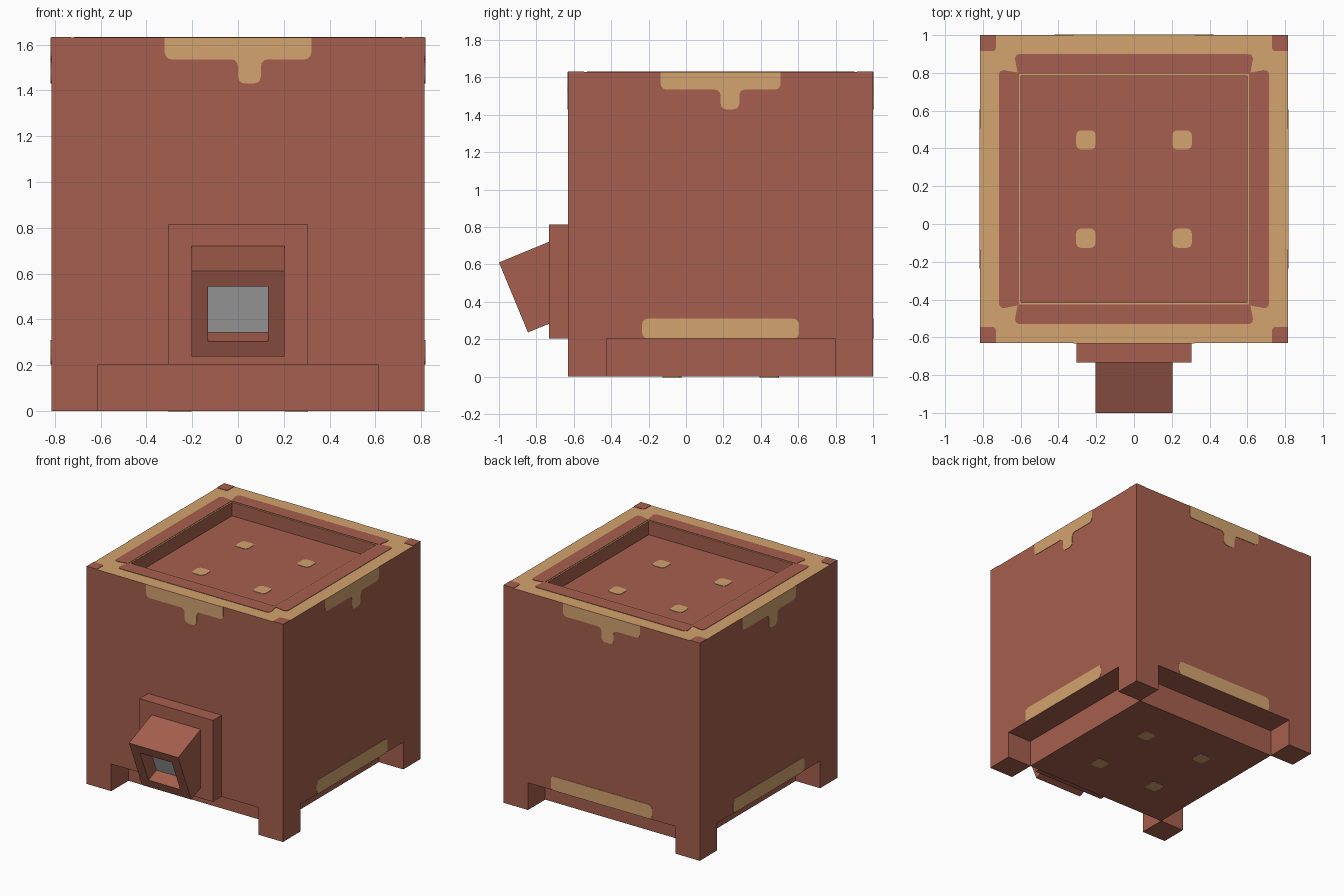
import bpy, bmesh, math
from mathutils import Matrix, Vector

if "Cube" in bpy.data.objects:
    bpy.data.objects.remove(bpy.data.objects["Cube"])

CY = 0.185      # centre of the box in y
H = 0.815       # half width of the box
TOP = 1.63
U = 0.102       # basic step used by all parts
PLATE = 0.003   # thickness of painted patches


def material(name, rgb):
    m = bpy.data.materials.new(name)
    lin = [(c / 255 / 12.92) if c < 10 else ((c / 255 + 0.055) / 1.055) ** 2.4 for c in rgb]
    m.diffuse_color = (*lin, 1)
    m.use_nodes = True
    m.node_tree.nodes["Principled BSDF"].inputs["Base Color"].default_value = m.diffuse_color
    return m


RED = material("red_clay", (166, 95, 78))
TAN = material("honey_tan", (211, 163, 111))
GREY = material("grey", (184, 184, 184))


def finish(name, bm, mats, matrix=Matrix()):
    me = bpy.data.meshes.new(name)
    bmesh.ops.recalc_face_normals(bm, faces=bm.faces)
    bm.to_mesh(me)
    bm.free()
    for m in mats:
        me.materials.append(m)
    ob = bpy.data.objects.new(name, me)
    ob.matrix_world = matrix
    bpy.context.collection.objects.link(ob)
    return ob


def box(bm, lo, hi):
    lo, hi = Vector(lo), Vector(hi)
    mat = Matrix.Translation((lo + hi) / 2) @ Matrix.Diagonal((*(hi - lo), 1))
    bmesh.ops.create_cube(bm, size=1, matrix=mat)


def push(bm, faces, vec):
    """Extrude each face on its own and move it."""
    out = bmesh.ops.extrude_discrete_faces(bm, faces=faces)["faces"]
    for f in out:
        bmesh.ops.translate(bm, verts=f.verts, vec=vec)
    return out


def patch(name, pts, mat, matrix, round_pts=(), radius=0.03):
    """Thin plate from an outline, with the listed corners rounded."""
    bm = bmesh.new()
    vs = [bm.verts.new((x, y, 0)) for x, y in pts]
    face = bm.faces.new(vs)
    if round_pts:
        bmesh.ops.bevel(bm, geom=[vs[i] for i in round_pts], offset=radius,
                        segments=3, profile=0.5, affect='VERTICES')
    ext = bmesh.ops.extrude_face_region(bm, geom=list(bm.faces))["geom"]
    bmesh.ops.translate(bm, verts=[v for v in ext if isinstance(v, bmesh.types.BMVert)],
                        vec=(0, 0, PLATE))
    return finish(name, bm, [mat], matrix)


def rect(x0, y0, x1, y1):
    return [(x0, y0), (x1, y0), (x1, y1), (x0, y1)]


# Main box: sunken top, and a bottom split into four feet and a base block
bm = bmesh.new()
box(bm, (-H, -H, 2 * U), (H, H, TOP))
bm.normal_update()
top = max(bm.faces, key=lambda f: f.calc_center_median().z)
bmesh.ops.inset_individual(bm, faces=[top], thickness=H - 0.51)
push(bm, [top], (0, 0, -U))
for axis in ((1, 0, 0), (0, 1, 0)):
    for s in (-1, 1):
        low = [f for f in bm.faces if all(v.co.z < 2 * U + 1e-4 for v in f.verts)]
        geom = {g for f in low for g in (f, *f.edges, *f.verts)}
        bmesh.ops.bisect_plane(bm, geom=list(geom), plane_co=Vector(axis) * s * 0.611,
                               plane_no=axis)
feet = []
for f in bm.faces:
    c = f.calc_center_median()
    if all(v.co.z < 2 * U + 1e-4 for v in f.verts):
        if (abs(c.x) > 0.611) == (abs(c.y) > 0.611):
            feet.append(f)
push(bm, feet, (0, 0, -2 * U))
bm.normal_update()
for f in bm.faces:      # the top rim is tan
    if all(v.co.z > TOP - 1e-3 for v in f.verts):
        f.material_index = 1
finish("box_body", bm, [RED, TAN], Matrix.Translation((0, CY, 0)))

# Plate behind the spout
bm = bmesh.new()
box(bm, (-0.305, -0.733, 0.204), (0.305, -0.63, 0.815))
finish("spout_plate", bm, [RED])

# Tilted spout with a square recess and a grey back
bm = bmesh.new()
profile = [(-1.0, 0.611), (-0.845, 0.237), (-0.733, 0.283), (-0.733, 0.721)]
side = bm.faces.new([bm.verts.new((-0.204, y, z)) for y, z in profile])
ext = bmesh.ops.extrude_face_region(bm, geom=[side])["geom"]
bmesh.ops.translate(bm, verts=[v for v in ext if isinstance(v, bmesh.types.BMVert)],
                    vec=(0.408, 0, 0))
bmesh.ops.recalc_face_normals(bm, faces=bm.faces)
mouth = min(bm.faces, key=lambda f: f.calc_center_median().y)
bmesh.ops.inset_individual(bm, faces=[mouth], thickness=U)
tilt = math.radians(22.5)
back = push(bm, [mouth], (0, U * math.cos(tilt), U * math.sin(tilt)))
back[0].material_index = 1
finish("spout", bm, [RED, GREY])

# Patches that repeat around the four sides
drip = [(-0.32, TOP), (-0.32, 1.535), (0, 1.535), (0, 1.43),
        (0.1, 1.43), (0.1, 1.535), (0.32, 1.535), (0.32, TOP)]
strip = [(-0.635, -0.715), (0.635, -0.715), (0.615, -0.61), (-0.615, -0.61)]
for k, where in enumerate(("front", "right", "back", "left")):
    turn = Matrix.Translation((0, CY, 0)) @ Matrix.Rotation(k * math.pi / 2, 4, 'Z')
    wall = turn @ Matrix.Translation((0, -H, 0)) @ Matrix.Rotation(math.pi / 2, 4, 'X')
    lid = turn @ Matrix.Translation((0, 0, TOP))
    patch(where + "_drip", drip, TAN, wall, range(1, 7))
    if where != "front":
        patch(where + "_low_stripe", rect(-0.42, 0.204, 0.42, 0.31), TAN, wall, range(4))
    patch(where + "_rim_strip", strip, RED, lid, (0, 1))
    patch(where + "_rim_corner", rect(-H, -H, -0.73, -0.73), RED, lid, (2,), 0.02)

# Dots on the sunken top and on the underside
for i, x in enumerate((-0.255, 0.255)):
    for j, y in enumerate((-0.26, 0.26)):
        dot = rect(x - 0.051, y - 0.051, x + 0.051, y + 0.051)
        tag = f"{i}{j}"
        patch("top_dot_" + tag, dot, TAN, Matrix.Translation((0, CY, TOP - U)), range(4), 0.025)
        patch("under_dot_" + tag, dot, TAN,
              Matrix.Translation((0, CY, 0)) @ Matrix.Rotation(math.pi, 4, 'X'), range(4), 0.025)
